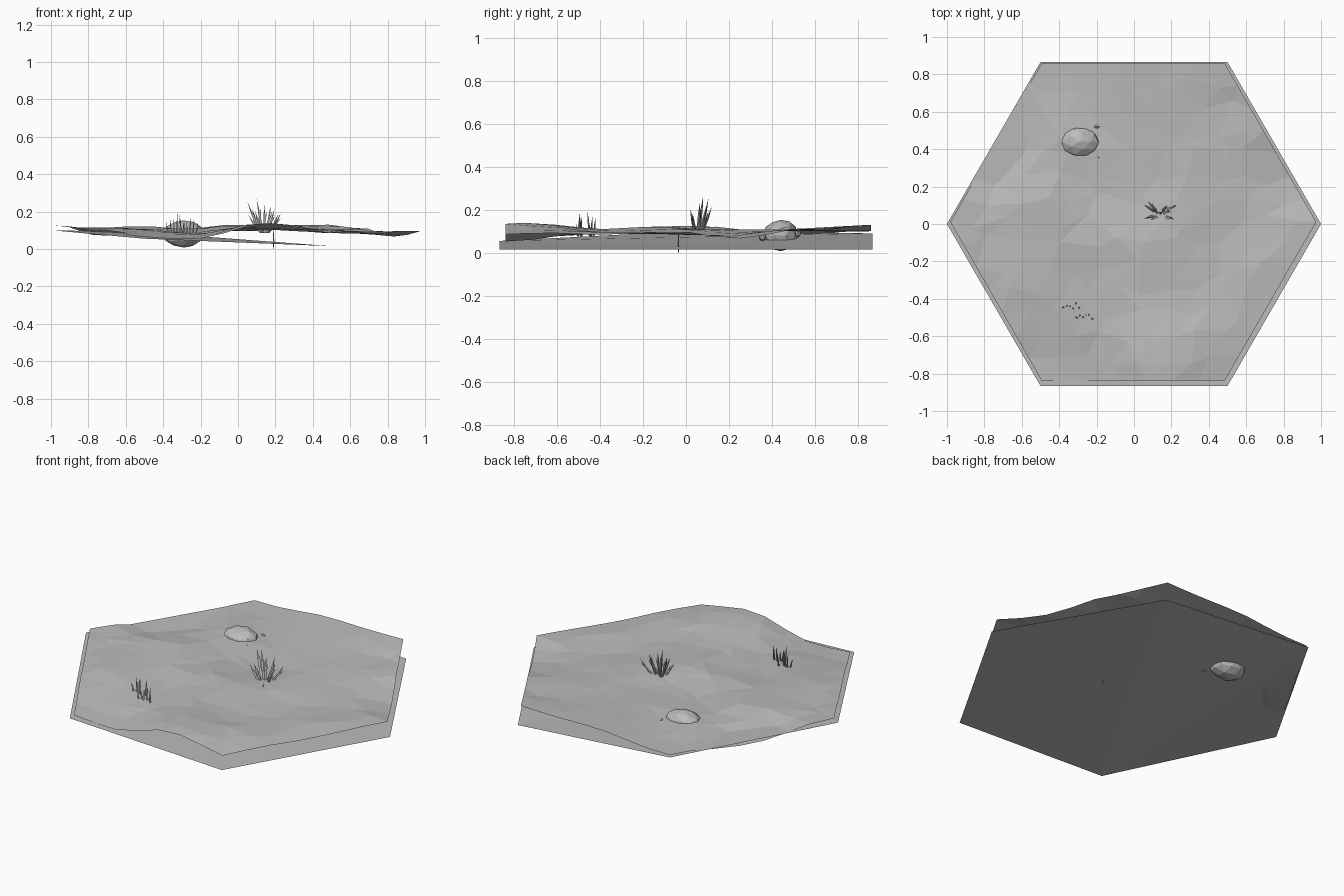
import bpy, bmesh, math, random
from mathutils import Vector, noise

random.seed(4)
cube = bpy.data.objects.get("Cube")
if cube:
    bpy.data.objects.remove(cube)

grey = bpy.data.materials.new("stone_grey")
grey.use_nodes = True
GREY = (0.5, 0.5, 0.5, 1)
grey.diffuse_color = GREY
grey.node_tree.nodes["Principled BSDF"].inputs["Base Color"].default_value = GREY


def add_object(name, bm):
    mesh = bpy.data.meshes.new(name)
    bm.to_mesh(mesh)
    bm.free()
    mesh.materials.append(grey)
    obj = bpy.data.objects.new(name, mesh)
    bpy.context.collection.objects.link(obj)
    return obj


# Thin folded hexagonal base sheet, rising towards -x
bm = bmesh.new()
base_heights = [0.015, 0.015, 0.09, 0.1, 0.055, 0.015]
ring = [bm.verts.new((math.cos(i * math.pi / 3), math.sin(i * math.pi / 3), z))
        for i, z in enumerate(base_heights)]
for tri in [(0, 1, 5), (1, 4, 5), (1, 2, 4), (2, 3, 4)]:
    bm.faces.new([ring[i] for i in tri])
add_object("base_sheet", bm)

# Guide heights for the rolling ground: x, y, z
GUIDES = [
    (.97, 0, .095), (.85, .22, .066), (.63, .6, .112), (.48, .86, .13),
    (.05, .86, .13), (-.49, .86, .1), (-.72, .45, .072), (-.98, 0, .125),
    (-.72, -.42, .1), (-.49, -.84, .065), (-.28, -.84, .05), (.2, -.82, .135),
    (.49, -.84, .085), (.72, -.42, .085), (.14, .06, .1), (-.29, .44, .1),
    (-.31, -.47, .09), (.35, -.3, .09), (0, -.1, .12), (-.55, 0, .12),
    (.4, .4, .105), (.2, -.65, .13),
]


def ground_height(x, y):
    total = weight = 0
    for gx, gy, gz in GUIDES:
        w = 1 / ((x - gx) ** 2 + (y - gy) ** 2 + 0.003) ** 1.5
        total += w * gz
        weight += w
    return total / weight


# Faceted ground: triangular lattice with jittered inner points
bm = bmesh.new()
N = 7
grid = {}
for q in range(-N, N + 1):
    for r in range(-N, N + 1):
        if abs(q + r) > N:
            continue
        x, y = (q + r / 2) / N, r * math.sqrt(0.75) / N
        inside = max(abs(q), abs(r), abs(q + r)) < N
        if inside:
            x += random.uniform(-.045, .045)
            y += random.uniform(-.045, .045)
        x, y = x * 0.978 - 0.004, y * 0.98 + 0.011
        z = ground_height(x, y)
        if inside:
            z += 0.016 * noise.noise(Vector((x * 4, y * 4, 1.5)))
        grid[q, r] = bm.verts.new((x, y, z))
for q, r in grid:
    for corners in [((q, r), (q + 1, r), (q, r + 1)),
                    ((q + 1, r), (q + 1, r - 1), (q, r))]:
        if all(c in grid for c in corners):
            face = bm.faces.new([grid[c] for c in corners])
            face.normal_update()
            if face.normal.z < 0:
                face.normal_flip()
add_object("ground", bm)


# Boulder and pebbles
def add_rock(name, centre, size, detail):
    bm = bmesh.new()
    bmesh.ops.create_icosphere(bm, subdivisions=detail, radius=1)
    for v in bm.verts:
        v.co *= random.uniform(0.94, 1.02)
        v.co = Vector(a * s + c for a, s, c in zip(v.co, size, centre))
    add_object(name, bm)


add_rock("boulder", (-.29, .44, .08), (.11, .085, .075), 2)
add_rock("pebble_front", (-.19, .355, .078), (.025, .02, .03), 1)
add_rock("pebble_back", (-.2, .52, .09), (.022, .015, .02), 1)


# Tapered, outward curving three-sided blade
def add_blade(bm, root, tip, width, bow=0.25):
    root, tip = Vector(root), Vector(tip)
    rings = []
    for t, w in [(0, .7), (.3, 1), (.65, .75)]:
        centre = root.lerp(tip, t)
        centre.z -= bow * t * (1 - t) * (tip - root).xy.length * 2
        rings.append([bm.verts.new(centre + Vector((
            math.cos(a * math.tau / 3), math.sin(a * math.tau / 3), 0)) * width * w)
            for a in range(3)])
    end = bm.verts.new(tip)
    for i in range(3):
        j = (i + 1) % 3
        for low, high in zip(rings, rings[1:]):
            bm.faces.new((low[i], low[j], high[j], high[i]))
        bm.faces.new((rings[-1][i], rings[-1][j], end))


# Large spreading plant, with side shoots on each stalk
bm = bmesh.new()
CENTRE = Vector((.14, .05, .085))
for dx, dy, h in [(-.09, .055, .17), (-.085, -.02, .1), (-.04, .03, .18),
                  (-.05, -.03, .12), (.0, .015, .15), (.035, .05, .15),
                  (.09, .055, .11), (.075, -.025, .1), (.055, .02, .13),
                  (-.065, .07, .13)]:
    tip = CENTRE + Vector((dx, dy, h))
    root = CENTRE + Vector((dx, dy, 0)) * 0.25
    add_blade(bm, root, tip, 0.008)
    mid = root.lerp(tip, 0.4)
    add_blade(bm, mid, mid + Vector((dx * .3 + .012, dy * .3, h * .35)), 0.005)
add_blade(bm, (.19, -.035, 0), (.19, -.035, .14), 0.004)
add_object("large_plant", bm)

# Two small tufts of upright grass
bm = bmesh.new()
for cx, cy in [(-.335, -.44), (-.265, -.495)]:
    for i in range(6):
        x = cx + (i - 2.5) * 0.015
        y = cy + random.uniform(-.012, .012)
        tip = (x + (i - 2.5) * .005, y + random.uniform(-.01, .01),
               random.uniform(.135, .19))
        add_blade(bm, (x, y, .075), tip, 0.005)
add_object("grass_tufts", bm)
